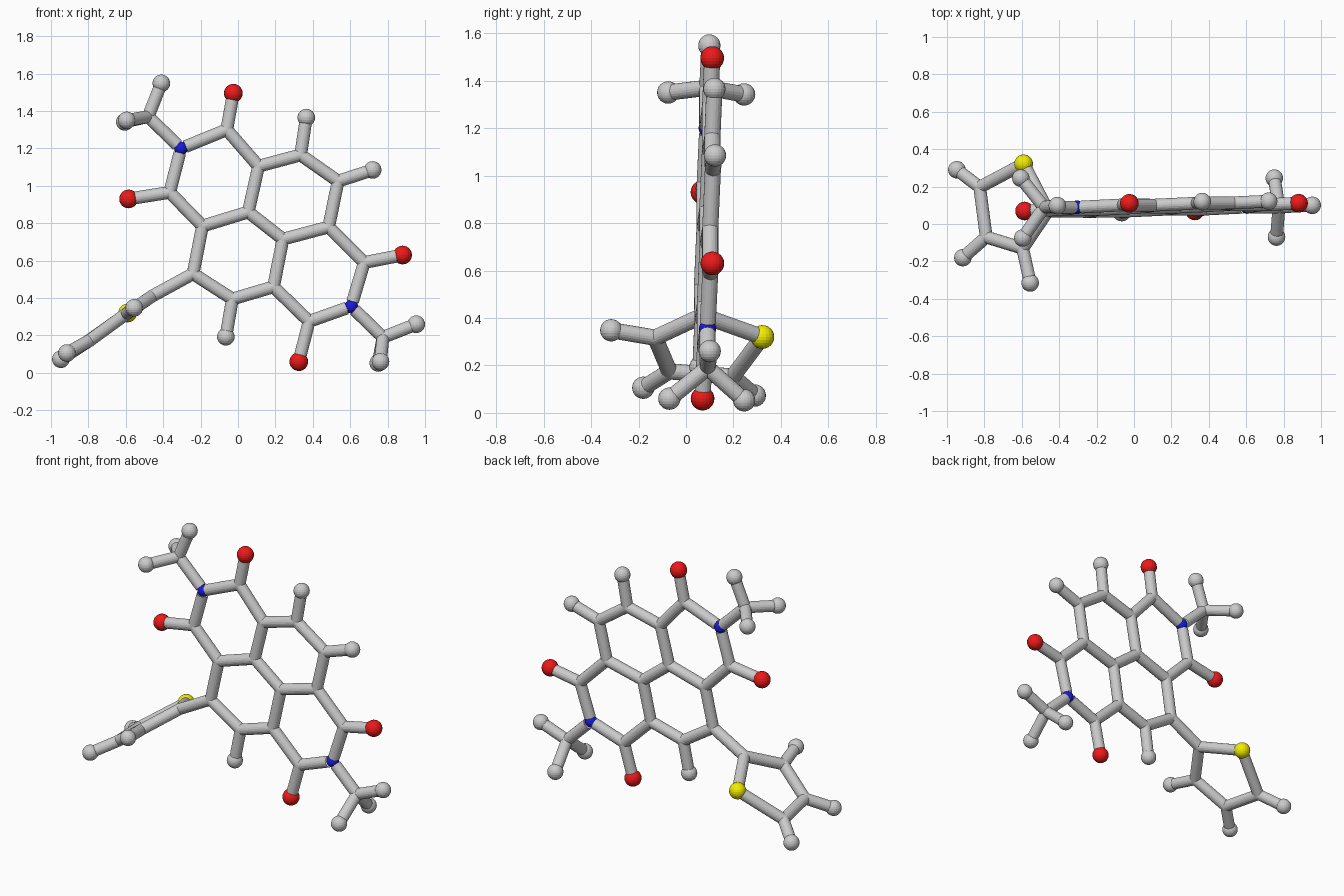
import bpy, bmesh
from mathutils import Vector, Matrix

if "Cube" in bpy.data.objects:
    bpy.data.objects.remove(bpy.data.objects["Cube"])

BOND_R, BALL_R, OXY_R, N_R = 0.034, 0.047, 0.050, 0.0365
SIDES = 20


def flat(x, z):
    # the fused ring system lies in one slightly tilted plane
    return Vector((x, 0.056 + 0.036 * x + 0.037 * z, z))


# fused ring system and its planar substituents (x, z)
planar = {
    "N1": (-0.305, 1.20), "Ca": (-0.06, 1.30), "Oa": (-0.025, 1.495),
    "Cb": (-0.365, 0.965), "Ob": (-0.585, 0.93), "C4": (0.11, 1.105),
    "C5": (0.335, 1.165), "H5": (0.365, 1.365), "C6": (0.535, 1.025),
    "H6": (0.72, 1.085), "C7": (0.485, 0.78), "C8": (0.24, 0.715),
    "C9": (0.055, 0.86), "C10": (-0.19, 0.785), "C11": (-0.24, 0.53),
    "C12": (-0.03, 0.395), "H12": (-0.065, 0.193), "C13": (0.19, 0.46),
    "Cc": (0.38, 0.275), "Oc": (0.325, 0.06), "N2": (0.605, 0.355),
    "Cd": (0.675, 0.59), "Od": (0.88, 0.63),
    "M1": (-0.48, 1.37), "H1a": (-0.41, 1.548),
    "M2": (0.775, 0.19), "H2a": (0.953, 0.26),
}
atoms = {k: flat(*v) for k, v in planar.items()}

# methyl pairs and the five-membered side ring (x, y, z)
solid = {
    "H1b": (-0.605, 0.245, 1.342), "H1c": (-0.595, -0.075, 1.35),
    "H2b": (0.75, 0.245, 0.053), "H2c": (0.762, -0.07, 0.06),
    "T2": (-0.46, 0.07, 0.41), "S1": (-0.59, 0.322, 0.32),
    "T3": (-0.595, -0.13, 0.317), "Ht3": (-0.555, -0.315, 0.348),
    "T4": (-0.79, -0.07, 0.175), "Ht4": (-0.915, -0.18, 0.106),
    "T5": (-0.825, 0.197, 0.153), "Ht5": (-0.947, 0.29, 0.073),
}
atoms.update({k: Vector(v) for k, v in solid.items()})

# chains of bonded atoms
core_chains = [
    "N1 Ca C4 C9 C10 Cb N1", "C4 C5 C6 C7 C8 C9", "C10 C11 C12 C13 C8",
    "C13 Cc N2 Cd C7", "Ca Oa", "Cb Ob", "Cc Oc", "Cd Od",
    "C5 H5", "C6 H6", "C12 H12",
]
groups = {
    "ring_system": core_chains,
    "upper_methyl": ["N1 M1 H1a", "M1 H1b", "M1 H1c"],
    "lower_methyl": ["N2 M2 H2a", "M2 H2b", "M2 H2c"],
    "side_ring": ["C11 T2 S1 T5 T4 T3 T2", "T3 Ht3", "T4 Ht4", "T5 Ht5"],
}


def finish(bm, name, material=None):
    mesh = bpy.data.meshes.new(name)
    bm.to_mesh(mesh)
    bm.free()
    ob = bpy.data.objects.new(name, mesh)
    bpy.context.collection.objects.link(ob)
    if material:
        mesh.materials.append(material)
    return ob


def add_ball(bm, p, r):
    bmesh.ops.create_uvsphere(bm, u_segments=SIDES, v_segments=12, radius=r,
                              matrix=Matrix.Translation(p))


def add_bond(bm, a, b):
    pa, pb = atoms[a].copy(), atoms[b].copy()
    d = (pb - pa).normalized()
    # stop short of nitrogen so its colour shows at the joint
    if a[0] == "N":
        pa += d * 0.026
    if b[0] == "N":
        pb -= d * 0.026
    rot = d.to_track_quat("Z", "Y").to_matrix().to_4x4()
    bmesh.ops.create_cone(bm, cap_ends=False, segments=SIDES,
                          radius1=BOND_R, radius2=BOND_R, depth=(pb - pa).length,
                          matrix=Matrix.Translation((pa + pb) / 2) @ rot)


def colour(name, rgb):
    m = bpy.data.materials.new(name)
    m.diffuse_color = (*rgb, 1)
    m.use_nodes = True
    m.node_tree.nodes["Principled BSDF"].inputs["Base Color"].default_value = m.diffuse_color
    return m


# grey sticks, rounded joints and end balls
for name, chains in groups.items():
    bm = bmesh.new()
    used = set()
    for chain in chains:
        ids = chain.split()
        used.update(ids)
        for a, b in zip(ids, ids[1:]):
            add_bond(bm, a, b)
    for k in sorted(used):
        if k[0] == "H":
            add_ball(bm, atoms[k], BALL_R)
        elif k[0] in "CTM":
            add_ball(bm, atoms[k], BOND_R)
    finish(bm, name)

# coloured atoms
for name, letter, r, rgb in (
        ("red_balls", "O", OXY_R, (0.85, 0.01, 0.01)),
        ("blue_joints", "N", N_R, (0.01, 0.01, 0.75)),
        ("yellow_ball", "S", OXY_R, (0.9, 0.85, 0.0))):
    bm = bmesh.new()
    for k, p in atoms.items():
        if k[0] == letter:
            add_ball(bm, p, r)
    finish(bm, name, colour(name + "_colour", rgb))
